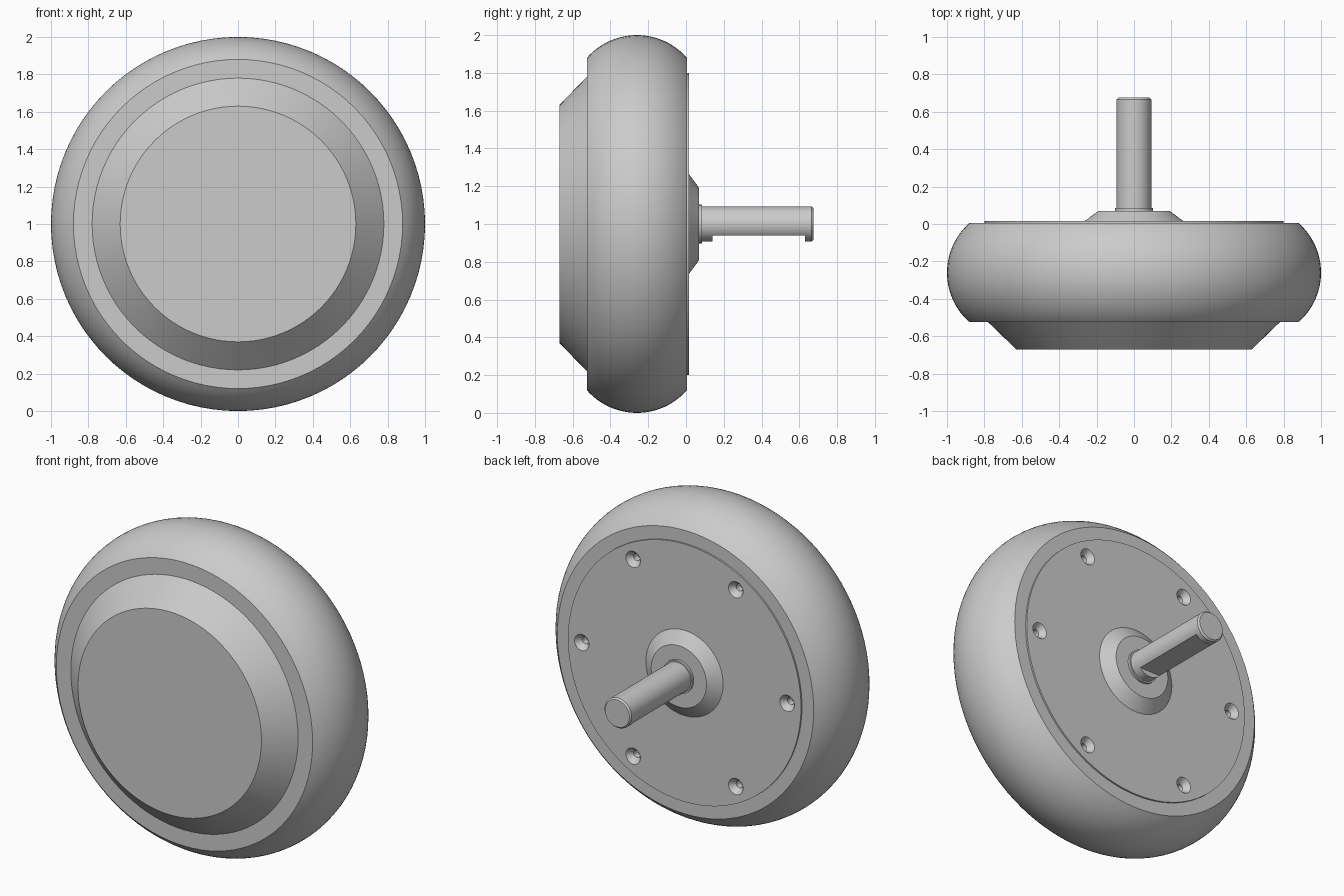
import bpy, bmesh, math
from mathutils import Matrix

if "Cube" in bpy.data.objects:
    bpy.data.objects.remove(bpy.data.objects["Cube"])

metal = bpy.data.materials.new("plain_grey")
metal.diffuse_color = (0.6, 0.6, 0.6, 1)
metal.use_nodes = True
metal.node_tree.nodes["Principled BSDF"].inputs["Base Color"].default_value = metal.diffuse_color


def lathe(name, profile, segs, x=0.0, z=1.0):
    """Closed solid turned about the y axis from (radius, y) points."""
    bm = bmesh.new()
    rings = []
    for r, y in profile:
        if r == 0:
            rings.append([bm.verts.new((0, y, 0))])
        else:
            rings.append([bm.verts.new((r * math.cos(a), y, r * math.sin(a)))
                          for a in (2 * math.pi * i / segs for i in range(segs))])
    for a, b in zip(rings, rings[1:]):
        if len(a) == 1 or len(b) == 1:
            bm.faces.new(b if len(a) == 1 else a)      # flat end disc
            continue
        for i in range(segs):
            j = (i + 1) % segs
            bm.faces.new((a[i], a[j], b[j], b[i]))
    for v in [v for v in bm.verts if not v.link_faces]:
        bm.verts.remove(v)
    bmesh.ops.recalc_face_normals(bm, faces=bm.faces[:])
    bmesh.ops.transform(bm, matrix=Matrix.Translation((x, 0, z)), verts=bm.verts[:])
    me = bpy.data.meshes.new(name)
    bm.to_mesh(me)
    bm.free()
    me.materials.append(metal)
    ob = bpy.data.objects.new(name, me)
    bpy.context.collection.objects.link(ob)
    return ob


def activate(ob):
    bpy.ops.object.select_all(action='DESELECT')
    ob.select_set(True)
    bpy.context.view_layer.objects.active = ob


def cut(ob, cutter):
    mod = ob.modifiers.new("cut", 'BOOLEAN')
    mod.operation = 'DIFFERENCE'
    mod.solver = 'EXACT'
    mod.object = cutter
    activate(ob)
    bpy.ops.object.modifier_apply(modifier=mod.name)
    bpy.data.objects.remove(cutter)


# Wheel: bevelled front cap, bulging tyre, raised back cover, conical hub
y0, y1, edge = -0.525, 0.005, 0.88
half, sag = (y1 - y0) / 2, 1 - edge
R = (half ** 2 + sag ** 2) / (2 * sag)
span = math.asin(half / R)
tyre = [(1 - R + R * math.cos(t), (y0 + y1) / 2 + R * math.sin(t))
        for t in (span * (i / 12 - 1) for i in range(25))]
wheel = lathe("wheel_body",
              [(0, -0.67), (0.63, -0.67), (0.78, y0)] + tyre +
              [(0.8, y1), (0.8, 0.015), (0.265, 0.015), (0.19, 0.07), (0, 0.07)], 96)

# Six countersunk screw holes in the back cover
for k in range(6):
    a = k * math.pi / 3
    drill = lathe("drill", [(0, -0.06), (0.022, -0.06), (0.022, -0.02),
                            (0.05, 0.015), (0.05, 0.05), (0, 0.05)], 24,
                  0.705 * math.cos(a), 1 + 0.705 * math.sin(a))
    cut(wheel, drill)

# Axle with a collar, chamfered tip and a flat milled on its underside
axle = lathe("axle", [(0, 0.068), (0.102, 0.068), (0.102, 0.085), (0.093, 0.085),
                      (0.093, 0.665), (0.084, 0.675), (0, 0.675)], 48)
bpy.ops.mesh.primitive_cube_add(size=1, location=(0, 0.385, 0.84))
mill = bpy.context.object
mill.scale = (0.4, 0.49, 0.2)
bpy.context.view_layer.update()
cut(axle, mill)

for ob in (wheel, axle):
    activate(ob)
    bpy.ops.object.shade_smooth_by_angle(angle=math.radians(25))
